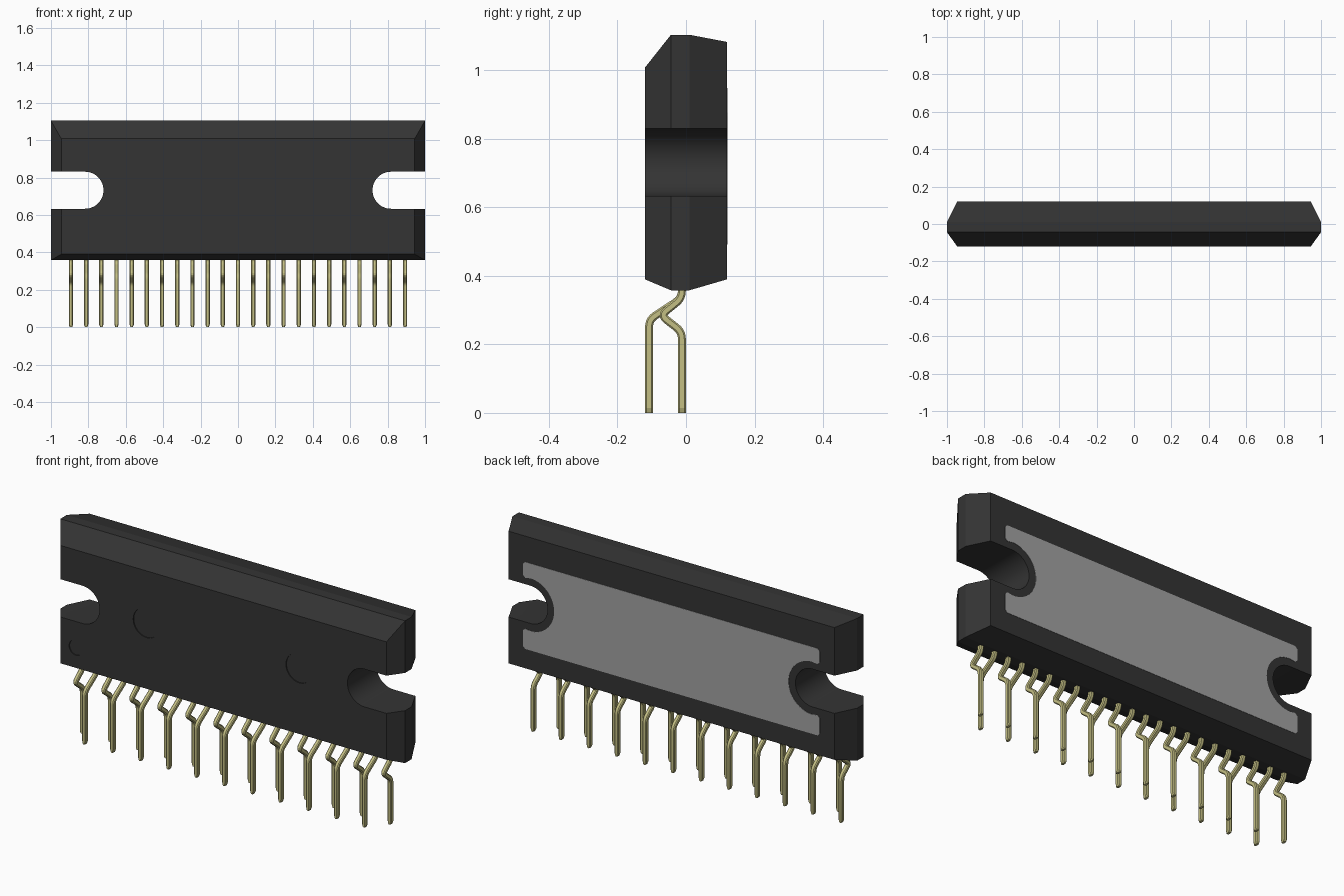
import bpy, bmesh, math
from mathutils import Vector

if "Cube" in bpy.data.objects:
    bpy.data.objects.remove(bpy.data.objects["Cube"])


def material(name, rgb):
    m = bpy.data.materials.new(name)
    m.diffuse_color = (*rgb, 1)
    m.use_nodes = True
    m.node_tree.nodes["Principled BSDF"].inputs["Base Color"].default_value = m.diffuse_color
    return m


BLACK = material("black_plastic", (0.034, 0.034, 0.034))
GREY = material("grey_metal", (0.36, 0.36, 0.36))
GOLD = material("pale_gold", (0.55, 0.52, 0.23))


def make(name, rings, mat, angle):
    """Skin a list of equal-length point rings and cap both ends."""
    bm = bmesh.new()
    vs = [[bm.verts.new(p) for p in r] for r in rings]
    n = len(vs[0])
    for a, b in zip(vs, vs[1:]):
        for i in range(n):
            j = (i + 1) % n
            bm.faces.new((a[i], a[j], b[j], b[i]))
    bm.faces.new(vs[0])
    bm.faces.new(vs[-1])
    bmesh.ops.recalc_face_normals(bm, faces=bm.faces)
    me = bpy.data.meshes.new(name)
    bm.to_mesh(me)
    bm.free()
    me.materials.append(mat)
    ob = bpy.data.objects.new(name, me)
    bpy.context.collection.objects.link(ob)
    smooth(ob, angle)
    return ob


def smooth(ob, angle):
    bpy.ops.object.select_all(action='DESELECT')
    ob.select_set(True)
    bpy.context.view_layer.objects.active = ob
    bpy.ops.object.shade_smooth_by_angle(angle=math.radians(angle))


def prism(name, pts, y0, y1, mat, angle=12):
    return make(name, [[(x, y, z) for x, z in pts] for y in (y0, y1)], mat, angle)


def arc(cx, cz, r, a0, a1, n):
    return [(cx + r * math.cos(math.radians(a0 + (a1 - a0) * i / n)),
             cz + r * math.sin(math.radians(a0 + (a1 - a0) * i / n))) for i in range(n + 1)]


def cut(ob, cutter):
    cutter.hide_render = True
    bpy.context.view_layer.objects.active = ob
    mod = ob.modifiers.new("cut", 'BOOLEAN')
    mod.operation = 'DIFFERENCE'
    mod.solver = 'EXACT'
    mod.object = cutter
    bpy.ops.object.modifier_apply(modifier=mod.name)
    bpy.data.objects.remove(cutter)


# Body: rectangles lofted from front to back, giving the tapered edges
sections = [(-0.12, 0.945, 0.39, 1.008), (-0.044, 1.0, 0.358, 1.104),
            (0.01, 1.0, 0.358, 1.104), (0.12, 0.945, 0.39, 1.083)]
body = make("body", [[(-w, y, lo), (w, y, lo), (w, y, hi), (-w, y, hi)]
                     for y, w, lo, hi in sections], BLACK, 8)

# Screw notches at both ends
NX, NZ, NR = 0.818, 0.732, 0.099
for s in (-1, 1):
    notch = [(s * x, z) for x, z in arc(NX, NZ, NR, 270, 90, 28) + [(1.2, NZ + NR), (1.2, NZ - NR)]]
    cut(body, prism("notch_cutter", notch, -0.3, 0.3, BLACK))

# Shallow round mould marks on the front
for x, z, r in ((-0.447, 0.735, 0.077), (0.439, 0.735, 0.077), (-0.856, 0.496, 0.04)):
    cut(body, prism("mark_cutter", arc(x, z, r, 0, 360, 48)[:-1], -0.2, -0.115, BLACK))
smooth(body, 8)

# Metal back plate, with clearance around the notches
PX, LO, HI, C = 0.86, 0.492, 0.948, 0.012
half = ([(PX - C, LO), (PX, LO + C), (PX, NZ - 0.145), (PX - C, NZ - 0.133)]
        + arc(NX, NZ, 0.138, 270, 90, 28)
        + [(PX - C, NZ + 0.133), (PX, NZ + 0.145), (PX, HI - C), (PX - C, HI)])
prism("back_plate", half + [(-x, z) for x, z in reversed(half)], 0.116, 0.1215, GREY)


def rounded(path, r=0.022, n=5):
    """Round the inner corners of a path."""
    pts = [Vector(p) for p in path]
    out = [pts[0]]
    for a, b, c in zip(pts, pts[1:], pts[2:]):
        p, q = b + (a - b).normalized() * r, b + (c - b).normalized() * r
        for i in range(n + 1):
            t = i / n
            out.append(p * (1 - t) ** 2 + b * 2 * t * (1 - t) + q * t * t)
    return out + [pts[-1]]


def pin(name, x, path, h=0.0115):
    """Square bar with softened edges swept along a (y, z) path, tapered at the tip."""
    pts = rounded(path)
    pts.insert(-1, pts[-1] + Vector((0, 0.014)))
    rings = []
    k = 0.6
    shape = [(-1, -k), (-k, -1), (k, -1), (1, -k), (1, k), (k, 1), (-k, 1), (-1, k)]
    for i, p in enumerate(pts):
        d0 = (p - pts[max(i - 1, 0)]).normalized()
        d1 = (pts[min(i + 1, len(pts) - 1)] - p).normalized()
        d = (d0 + d1).normalized()
        side = Vector((-d.y, d.x))
        grow = 1 / max(side.dot(Vector((-d1.y, d1.x))), 0.8) if 0 < i < len(pts) - 1 else 1
        wx = h * 0.55 if i == len(pts) - 1 else h
        rings.append([(x + u * wx, p.x + side.x * v * h * grow, p.y + side.y * v * h * grow)
                      for u, v in shape])
    return make(name, rings, GOLD, 20)


# Pins: 23 in a zigzag, alternating rear and front rows
rear = [(-0.012, 0.40), (-0.012, 0.335), (-0.074, 0.285), (-0.012, 0.237), (-0.012, 0)]
front = [(-0.012, 0.40), (-0.012, 0.335), (-0.108, 0.272), (-0.108, 0)]
for i in range(23):
    x = (i - 11) * 0.0812
    if i % 2:
        pin(f"front_pin_{i + 1}", x, front)
    else:
        pin(f"rear_pin_{i + 1}", x, rear)
